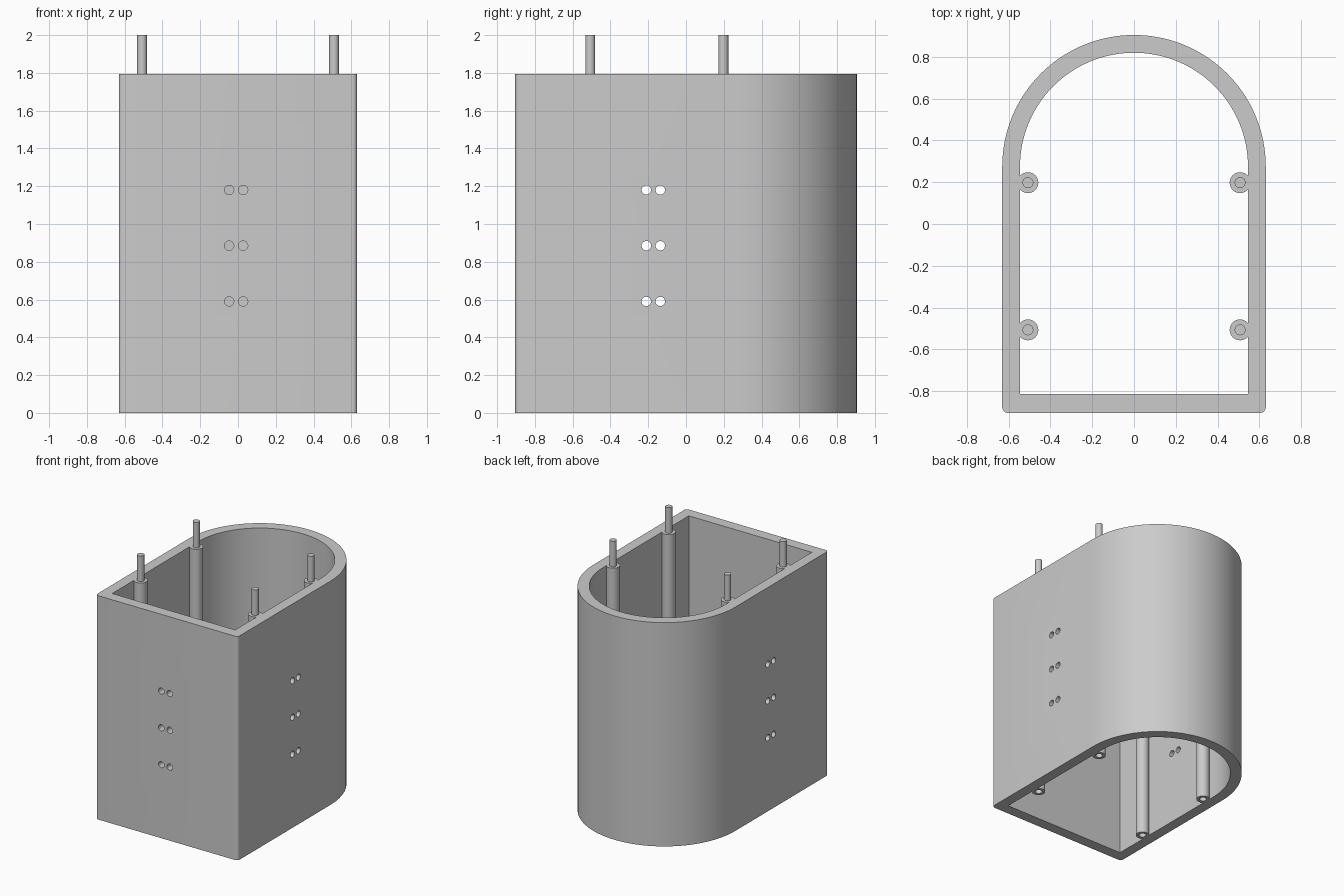
import bpy, bmesh, math
from mathutils import Matrix, Vector

cube = bpy.data.objects.get("Cube")
if cube:
    bpy.data.objects.remove(cube, do_unlink=True)

HEIGHT = 1.795          # height of the wall
ARC_Y = 0.274           # centre of the rounded back
OUT_R, IN_R = 0.631, 0.546
HOLE_R = 0.025

grey = bpy.data.materials.new("plain grey")
grey.use_nodes = True
COLOUR = (0.6, 0.6, 0.6, 1)
grey.diffuse_color = COLOUR
grey.node_tree.nodes["Principled BSDF"].inputs["Base Color"].default_value = COLOUR


def make_object(name, bm):
    bmesh.ops.recalc_face_normals(bm, faces=bm.faces)
    mesh = bpy.data.meshes.new(name)
    bm.to_mesh(mesh)
    bm.free()
    mesh.materials.append(grey)
    obj = bpy.data.objects.new(name, mesh)
    bpy.context.collection.objects.link(obj)
    return obj


def arc(cx, cy, r, start, end, steps):
    angles = [math.radians(start + (end - start) * i / steps) for i in range(steps + 1)]
    return [(cx + r * math.cos(a), cy + r * math.sin(a)) for a in angles]


def extrude(name, outline, z0, z1):
    bm = bmesh.new()
    face = bm.faces.new([bm.verts.new((x, y, z0)) for x, y in outline])
    new = bmesh.ops.extrude_face_region(bm, geom=[face])["geom"]
    verts = [v for v in new if isinstance(v, bmesh.types.BMVert)]
    bmesh.ops.translate(bm, verts=verts, vec=(0, 0, z1 - z0))
    return make_object(name, bm)


def smooth(obj):
    bpy.ops.object.select_all(action='DESELECT')
    obj.select_set(True)
    bpy.context.view_layer.objects.active = obj
    bpy.ops.object.shade_smooth_by_angle(angle=math.radians(30))


def cut(obj, cutter):
    mod = obj.modifiers.new("cut", 'BOOLEAN')
    mod.operation = 'DIFFERENCE'
    mod.solver = 'EXACT'
    mod.object = cutter
    bpy.context.view_layer.objects.active = obj
    bpy.ops.object.modifier_apply(modifier=mod.name)
    bpy.data.objects.remove(cutter, do_unlink=True)


# Wall: flat front with small rounded corners, half-round back
FRONT, CORNER = -0.904, 0.025
side, low = OUT_R - CORNER, FRONT + CORNER
wall = extrude("wall", arc(0, ARC_Y, OUT_R, 0, 180, 64)
               + arc(-side, low, CORNER, 180, 270, 6)
               + arc(side, low, CORNER, 270, 360, 6), 0, HEIGHT)
cavity = extrude("cavity_cutter", arc(0, ARC_Y, IN_R, 0, 180, 64)
                 + [(-IN_R, -0.815), (IN_R, -0.815)], -0.1, HEIGHT + 0.1)
cut(wall, cavity)

# Paired cable holes through both sides and the front
bm = bmesh.new()


def drill(centre, axis, length):
    turn = Vector((0, 0, 1)).rotation_difference(Vector(axis)).to_matrix().to_4x4()
    bmesh.ops.create_cone(bm, cap_ends=True, segments=24, radius1=HOLE_R, radius2=HOLE_R,
                          depth=length, matrix=Matrix.Translation(centre) @ turn)


for z in (0.59, 0.885, 1.18):
    for offset in (-0.037, 0.037):
        drill((offset - 0.01, -0.86, z), (0, 1, 0), 0.2)
        for s in (-1, 1):
            drill((s * 0.59, offset - 0.173, z), (1, 0, 0), 0.2)
cut(wall, make_object("hole_cutter", bm))
smooth(wall)

# Posts: a pin on top and a matching socket underneath
POST_R, PIN_R, SOCKET = 0.05, 0.026, 0.21
profile = [(0, SOCKET), (PIN_R, SOCKET), (PIN_R, 0), (POST_R, 0),
           (POST_R, HEIGHT), (PIN_R, HEIGHT), (PIN_R, 2), (0, 2)]


def post(name, x, y):
    bm = bmesh.new()
    verts = [bm.verts.new((r, 0, z)) for r, z in profile]
    edges = [bm.edges.new(pair) for pair in zip(verts, verts[1:])]
    bmesh.ops.spin(bm, geom=verts + edges, cent=(0, 0, 0), axis=(0, 0, 1),
                   angle=math.tau, steps=32)
    bmesh.ops.remove_doubles(bm, verts=bm.verts, dist=0.0001)
    obj = make_object(name, bm)
    obj.location = (x, y, 0)
    smooth(obj)


for end, y in (("front", -0.507), ("back", 0.198)):
    for flank, x in (("right", -0.508), ("left", 0.508)):
        post(f"{end}_{flank}_post", x, y)
